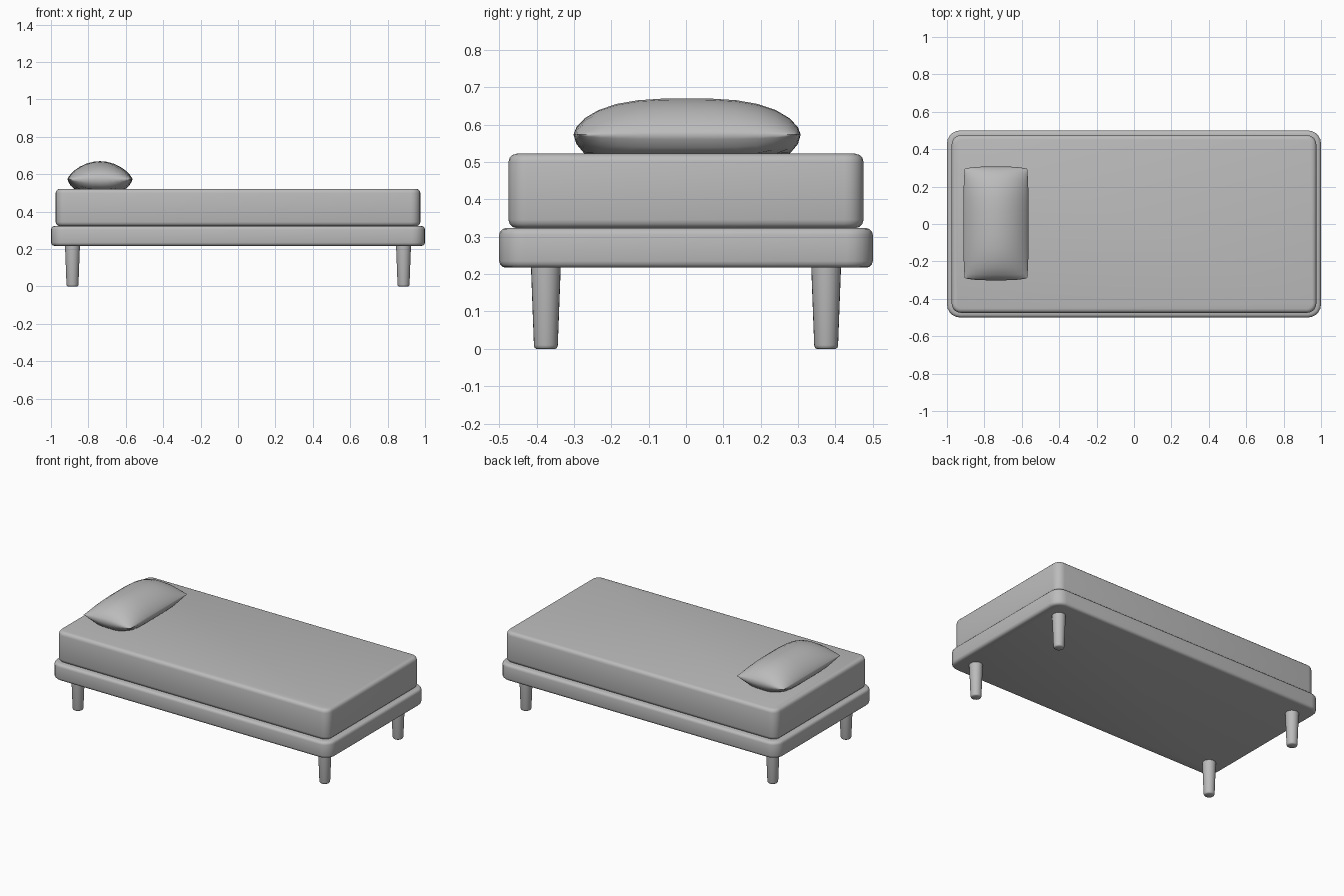
import bpy, bmesh, math

if "Cube" in bpy.data.objects:
    bpy.data.objects.remove(bpy.data.objects["Cube"])

grey = bpy.data.materials.new("soft_grey")
grey.diffuse_color = (0.5, 0.5, 0.5, 1)
grey.use_nodes = True
grey.node_tree.nodes["Principled BSDF"].inputs["Base Color"].default_value = grey.diffuse_color


def finish(bm, name, angle=40):
    bmesh.ops.recalc_face_normals(bm, faces=bm.faces)
    me = bpy.data.meshes.new(name)
    bm.to_mesh(me)
    bm.free()
    me.materials.append(grey)
    ob = bpy.data.objects.new(name, me)
    bpy.context.collection.objects.link(ob)
    bpy.ops.object.select_all(action='DESELECT')
    ob.select_set(True)
    bpy.context.view_layer.objects.active = ob
    bpy.ops.object.shade_smooth_by_angle(angle=math.radians(angle))
    return ob


def slab(name, hx, hy, z0, z1, corner, rim):
    """Box with rounded plan corners and softened top and bottom rims."""
    bm = bmesh.new()
    bmesh.ops.create_cube(bm, size=1)
    for v in bm.verts:
        v.co = (v.co.x * 2 * hx, v.co.y * 2 * hy, z0 if v.co.z < 0 else z1)
    upright = [e for e in bm.edges if abs(e.verts[0].co.z - e.verts[1].co.z) > 1e-4]
    bmesh.ops.bevel(bm, geom=upright, offset=corner, segments=5,
                    profile=0.5, affect='EDGES')
    bm.normal_update()
    rims = [e for e in bm.edges
            if len(e.link_faces) == 2 and e.calc_face_angle(0) > 1.2]
    bmesh.ops.bevel(bm, geom=rims, offset=rim, segments=3,
                    profile=0.5, affect='EDGES')
    return finish(bm, name)


def leg(name, x, y):
    """Tapered round leg with a softened foot."""
    bm = bmesh.new()
    n = 24
    rings = []
    for r, z in ((0.026, 0), (0.030, 0.003), (0.032, 0.010), (0.040, 0.222)):
        rings.append([bm.verts.new((x + r * math.cos(2 * math.pi * i / n),
                                    y + r * math.sin(2 * math.pi * i / n), z))
                      for i in range(n)])
    for a, b in zip(rings, rings[1:]):
        for i in range(n):
            bm.faces.new((a[i], a[(i + 1) % n], b[(i + 1) % n], b[i]))
    bm.faces.new(rings[0])
    bm.faces.new(rings[-1])
    return finish(bm, name)


def pillow(name, cx, cy, hx, hy, seam, rise, drop, n=14):
    """Two cushioned sheets meeting at a seam, flattened underneath."""
    bm = bmesh.new()
    steps = [math.sin(math.pi * (i / n - 0.5)) for i in range(n + 1)]
    for side in (1, -1):
        grid = []
        for u in steps:
            row = []
            for v in steps:
                puff = max(0, 1 - u * u) ** 0.75 * max(0, 1 - abs(v) ** 3) ** 0.6
                z = rise * puff if side > 0 else -min(drop, 0.12 * puff)
                row.append(bm.verts.new((cx + hx * u * (1 - 0.04 * v ** 4),
                                         cy + hy * v * (1 - 0.04 * u ** 4),
                                         seam + z)))
            grid.append(row)
        for i in range(n):
            for j in range(n):
                bm.faces.new((grid[i][j], grid[i + 1][j],
                              grid[i + 1][j + 1], grid[i][j + 1]))
    bmesh.ops.remove_doubles(bm, verts=bm.verts, dist=1e-5)
    return finish(bm, name, 80)


# Bed base and mattress
slab("bed_frame", 1.0, 0.5, 0.217, 0.323, 0.07, 0.018)
slab("mattress", 0.975, 0.475, 0.323, 0.522, 0.05, 0.022)

# Four legs
for sx, end in ((-1, "head"), (1, "foot")):
    for sy, side in ((-1, "front"), (1, "back")):
        leg(f"leg_{end}_{side}", sx * 0.885, sy * 0.375)

# Pillow at the head end
pillow("pillow", -0.738, 0.003, 0.174, 0.304, 0.573, 0.097, 0.052)
